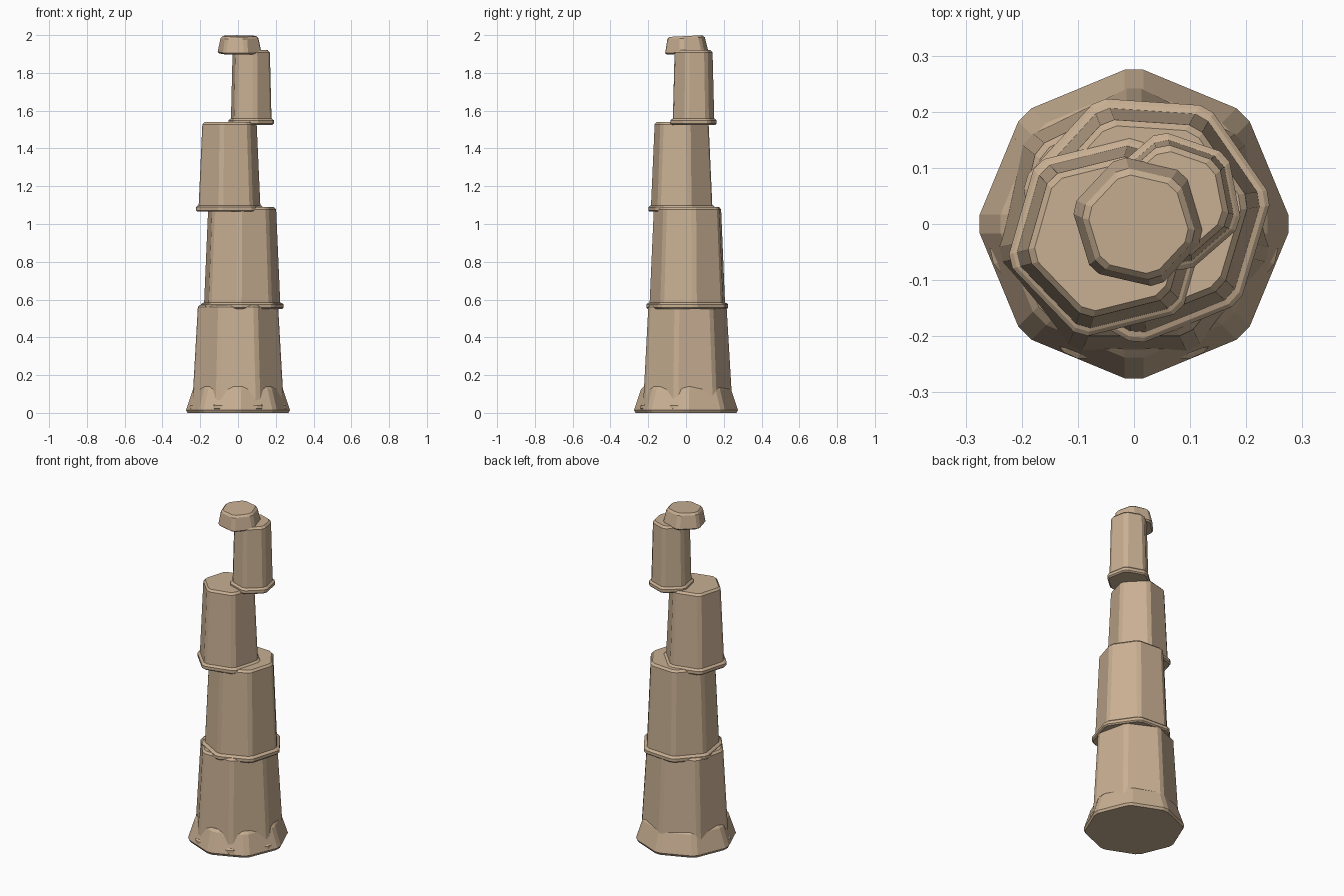
import bpy, bmesh
from math import sin, cos, pi, radians
from mathutils import Matrix, Vector

if "Cube" in bpy.data.objects:
    bpy.data.objects.remove(bpy.data.objects["Cube"], do_unlink=True)

stone = bpy.data.materials.new("tan_stone")
stone.use_nodes = True
tan = (0.58, 0.43, 0.29, 1)
stone.diffuse_color = tan
stone.node_tree.nodes["Principled BSDF"].inputs["Base Color"].default_value = tan


def ring(sides, turn, radius, chamfer):
    """Regular polygon with every corner cut off."""
    sharp = radius + chamfer * sin(pi / sides)
    corners = [Vector((cos(turn + 2 * pi * i / sides), sin(turn + 2 * pi * i / sides))) * sharp
               for i in range(sides)]
    points = []
    for i, corner in enumerate(corners):
        for other in (corners[i - 1], corners[(i + 1) % sides]):
            points.append(corner + (other - corner).normalized() * chamfer)
    return points


def stone_block(name, sides, turn, centre, profile, chamfer=0.015, tilt=0):
    """Loft chamfered polygons through a (height, radius) profile."""
    bm = bmesh.new()
    loops = [[bm.verts.new((p.x, p.y, z)) for p in ring(sides, radians(turn), r, chamfer)]
             for z, r in profile]
    for low, high in zip(loops, loops[1:]):
        for i in range(len(low)):
            j = (i + 1) % len(low)
            bm.faces.new((low[i], low[j], high[j], high[i]))
    bm.faces.new(loops[0][::-1])
    bm.faces.new(loops[-1])
    if tilt:
        pivot = Vector((0, 0, (profile[0][0] + profile[-1][0]) / 2))
        bmesh.ops.rotate(bm, verts=bm.verts, cent=pivot, matrix=Matrix.Rotation(tilt, 3, "X"))
    bmesh.ops.translate(bm, verts=bm.verts, vec=(*centre, 0))
    mesh = bpy.data.meshes.new(name)
    bm.to_mesh(mesh)
    bm.free()
    mesh.materials.append(stone)
    bpy.context.collection.objects.link(bpy.data.objects.new(name, mesh))


def column(name, sides, turn, centre, bottom, top, collar, low, high):
    """Tapered shaft with a bevelled collar at its foot and a bevelled top."""
    bevel = 0.012
    stone_block(name, sides, turn, centre, [
        (bottom, collar - 0.008), (bottom + 0.007, collar),
        (bottom + 0.024, collar), (bottom + 0.031, collar - 0.008),
        (bottom + 0.034, low), (top - bevel, high), (top, high - bevel)])


# Flared foot
stone_block("flared_base", 8, 0, (0, 0),
            [(0, 0.267), (0.014, 0.275), (0.125, 0.238), (0.14, 0.224)], 0.018)

# Stacked shafts, each set off centre on the one below
column("lower_shaft", 7, 90, (0, 0), 0.015, 0.572, 0.26, 0.245, 0.215)
column("second_shaft", 7, 9, (0.02, 0.012), 0.55, 1.09, 0.222, 0.204, 0.182)
column("third_shaft", 6, 14, (-0.045, -0.023), 1.065, 1.54, 0.18, 0.165, 0.145)
column("upper_shaft", 6, 41, (0.07, 0.04), 1.525, 1.92, 0.122, 0.109, 0.1)

# Slightly tilted capstone
stone_block("capstone", 6, 47, (0.008, 0.002),
            [(1.902, 0.106), (1.91, 0.116), (1.984, 0.1), (1.995, 0.088)], 0.014, 0.05)
